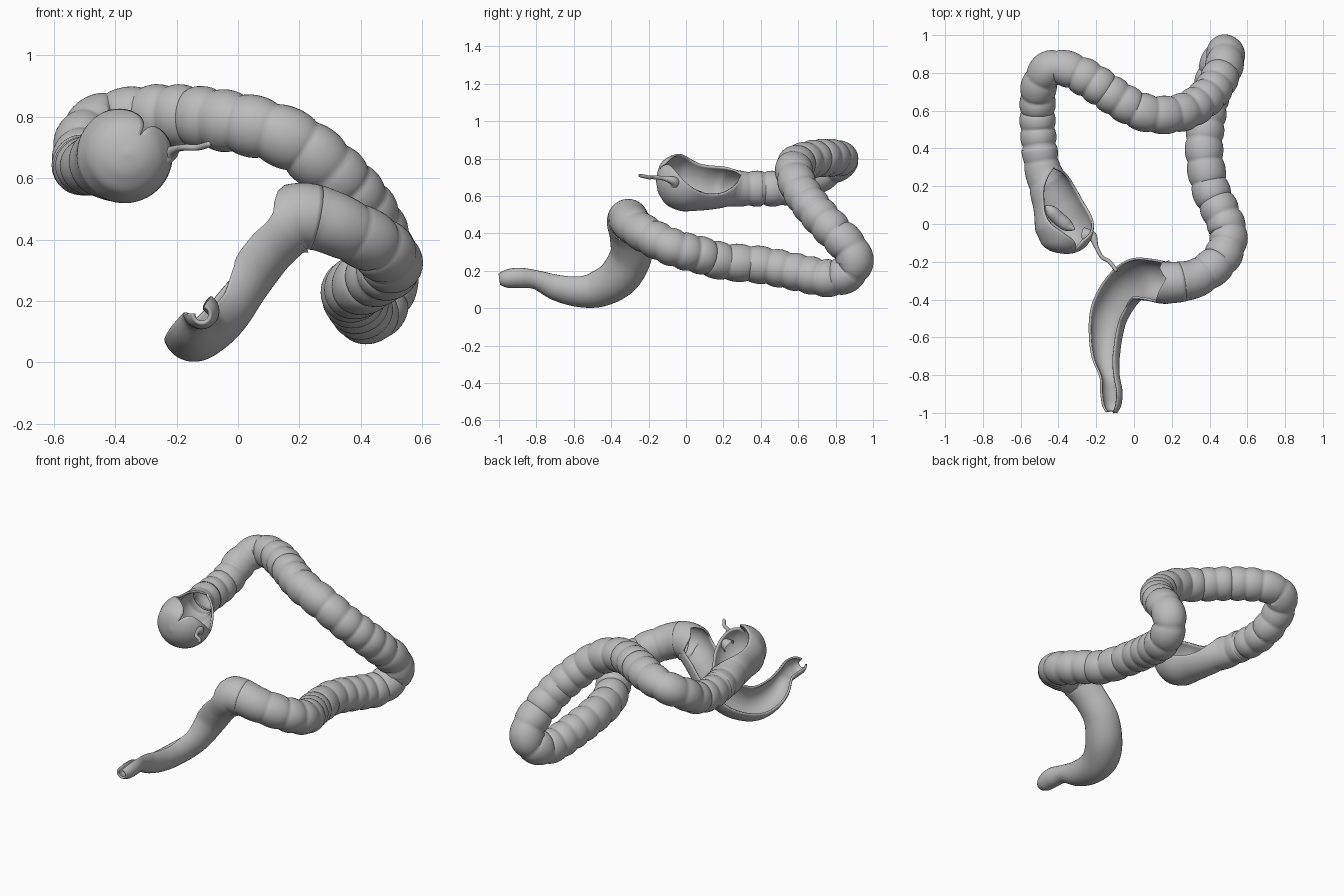
import bpy
import bmesh
import math
from mathutils import Vector

SIDES = 40
STEP = 0.009
WALL = 0.012

cube = bpy.data.objects.get("Cube")
if cube:
    bpy.data.objects.remove(cube, do_unlink=True)

grey = bpy.data.materials.new("soft grey")
grey.use_nodes = True
colour = (0.5, 0.5, 0.5, 1)
grey.diffuse_color = colour
grey.node_tree.nodes["Principled BSDF"].inputs["Base Color"].default_value = colour

# Path points: x, y, z, radius, half angle of the cut opening in degrees
caecum_path = [
    (-.36, -.16, .68, 0, 0), (-.36, -.145, .68, .07, 0), (-.362, -.1, .68, .125, 12),
    (-.368, -.01, .675, .153, 60), (-.4, .1, .66, .135, 74), (-.445, .2, .65, .112, 55),
    (-.48, .28, .64, .095, 0)]
colon_points = [
    (-.5, .4, .64), (-.51, .52, .64), (-.51, .64, .67), (-.5, .74, .73),
    (-.45, .82, .78), (-.37, .825, .8), (-.25, .77, .805), (-.13, .69, .8),
    (0, .61, .78), (.1, .58, .755), (.2, .58, .71), (.3, .61, .63), (.4, .69, .52),
    (.46, .79, .41), (.485, .875, .32), (.48, .9, .24), (.45, .85, .18),
    (.42, .75, .16), (.39, .6, .19), (.37, .4, .23), (.4, .2, .25),
    (.455, .07, .285), (.5, -.06, .32), (.455, -.19, .38), (.34, -.28, .44)]
rectum_path = [
    (.25, -.305, .472, .105, 0), (.19, -.31, .473, .108, 0), (.155, -.31, .455, .11, 72),
    (.08, -.295, .385, .11, 78), (0, -.295, .28, .11, 78), (-.07, -.355, .175, .11, 78),
    (-.13, -.46, .115, .105, 76), (-.15, -.57, .1, .092, 74), (-.15, -.69, .118, .076, 70),
    (-.13, -.8, .155, .053, 60), (-.12, -.89, .167, .058, 65), (-.118, -.96, .16, .05, 60),
    (-.118, -.998, .155, .03, 50)]


def sample(points):
    """Smooth spline through the points, evenly stepped."""
    rings = []
    last = len(points) - 1
    for i in range(last):
        p = [Vector(points[min(max(k, 0), last)]) for k in range(i - 1, i + 3)]
        length = (Vector(p[2][:3]) - Vector(p[1][:3])).length
        count = max(4, round(length / STEP))
        for k in range(count):
            t = k / count
            rings.append((p[1] * 2 + (p[2] - p[0]) * t
                          + (p[0] * 2 - p[1] * 5 + p[2] * 4 - p[3]) * t ** 2
                          + (p[1] * 3 - p[0] - p[2] * 3 + p[3]) * t ** 3) / 2)
    rings.append(Vector(points[-1]))
    return rings


def finish(name, bm, thick):
    bmesh.ops.remove_doubles(bm, verts=bm.verts[:], dist=0.0005)
    mesh = bpy.data.meshes.new(name)
    bm.to_mesh(mesh)
    bm.free()
    obj = bpy.data.objects.new(name, mesh)
    bpy.context.collection.objects.link(obj)
    mesh.materials.append(grey)
    if thick:
        wall = obj.modifiers.new("wall", "SOLIDIFY")
        wall.thickness = WALL
        wall.offset = -1
    bpy.ops.object.select_all(action="DESELECT")
    bpy.context.view_layer.objects.active = obj
    obj.select_set(True)
    bpy.ops.object.shade_smooth_by_angle(angle=math.radians(50))


def pouch(s):
    """Rounded swelling between creases along the bowel."""
    phase = s / 0.1 + 0.18 * math.sin(s * 9)
    return abs(math.sin(math.pi * phase)) ** 0.6


def plain(f):
    return 0


def sweep(name, rings, lo, hi, start=0, facing=None, swell=plain, thick=False):
    """Skin a tube; facing is the direction its cut opening looks."""
    bm = bmesh.new()
    grid = []
    s = start
    side = Vector((0, 0, 1))
    for i in range(lo, hi + 1):
        f = (i - lo) / (hi - lo)
        centre = Vector(rings[i][:3])
        before = Vector(rings[max(i - 1, 0)][:3])
        after = Vector(rings[min(i + 1, len(rings) - 1)][:3])
        along = (after - before).normalized()
        s += (centre - before).length
        if facing:
            side = Vector(facing)
        side = (side - along * side.dot(along)).normalized()
        across = along.cross(side)
        gap = math.radians(max(rings[i][4], 0))
        crease = 0.12 * swell(f) * (1 - pouch(s))
        row = []
        for j in range(SIDES + 1):
            a = gap + (math.tau - 2 * gap) * j / SIDES
            r = max(rings[i][3], 0) * (1.02 - crease + 0.015 * swell(f) * math.cos(3 * a))
            row.append(bm.verts.new(centre + (side * math.cos(a) + across * math.sin(a)) * r))
        grid.append(row)
    for low, high in zip(grid, grid[1:]):
        for j in range(SIDES):
            bm.faces.new((low[j], low[j + 1], high[j + 1], high[j]))
    finish(name, bm, thick)
    return s


# One continuous path, split where the cut ends begin
colon_path = [p + (0.094 if p[0] < -0.3 else 0.1, 0) for p in colon_points]
whole = sample(caecum_path + colon_path + rectum_path)


def nearest(point):
    target = Vector(point[:3])
    return min(range(len(whole)), key=lambda i: (Vector(whole[i][:3]) - target).length)


first = nearest(colon_path[0])
second = nearest(rectum_path[0])
s = sweep("caecum", whole, 0, first, 0, (0.5, 0.4, 0.75),
          swell=lambda f: max(0, f - 0.5) * 2, thick=True)
s = sweep("colon", whole, first, second, s, swell=lambda f: min(1, (1 - f) * 12))
sweep("rectum", whole, second, len(whole) - 1, s, (-0.5, 0.15, 0.8), thick=True)

# Appendix: thin wavy tube hanging from the caecum rim
appendix_path = [(-.26, -.06, .66, .04, 0), (-.22, -.065, .68, .024, 0),
                 (-.2, -.12, .695, .012, 0), (-.17, -.175, .7, .01, 0),
                 (-.13, -.2, .7, .01, 0), (-.095, -.245, .71, .009, 0),
                 (-.09, -.25, .712, 0, 0)]
# Fold of the small bowel valve on the caecum floor
valve_path = [(-.47, .1, .61, 0, 0), (-.44, .07, .6, .03, 0), (-.4, .03, .585, .035, 0),
              (-.35, -.01, .58, .03, 0), (-.31, -.03, .6, 0, 0)]
for name, path in (("appendix", appendix_path), ("valve_fold", valve_path)):
    rings = sample(path)
    sweep(name, rings, 0, len(rings) - 1)
